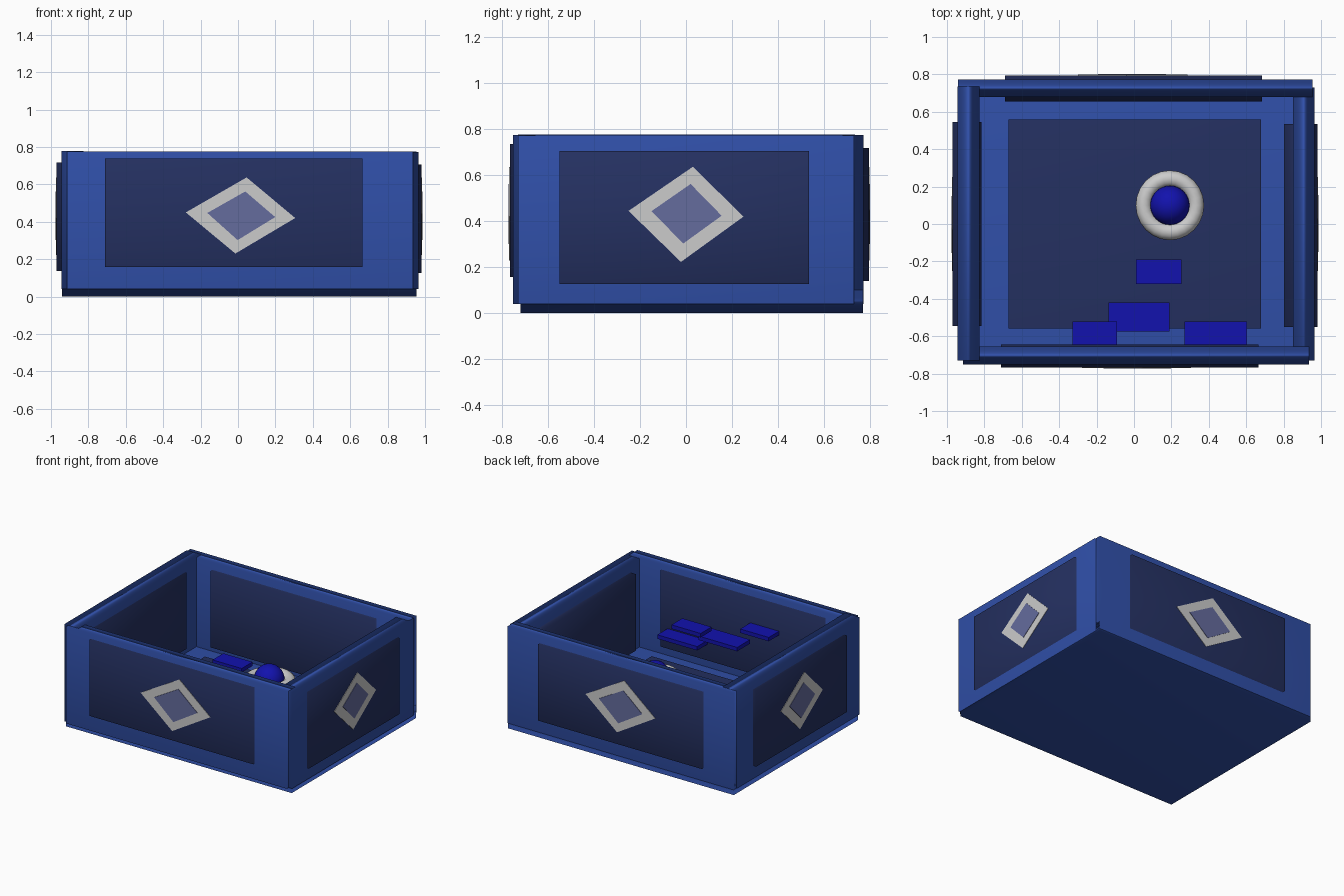
import bpy, bmesh
from mathutils import Vector

if "Cube" in bpy.data.objects:
    bpy.data.objects.remove(bpy.data.objects["Cube"])


def material(name, rgb):
    m = bpy.data.materials.new(name)
    m.diffuse_color = (*rgb, 1)
    m.use_nodes = True
    m.node_tree.nodes["Principled BSDF"].inputs["Base Color"].default_value = m.diffuse_color
    return m


BLUE = material("frame_blue", (0.03, 0.08, 0.4))
NAVY = material("panel_navy", (0.018, 0.03, 0.12))
PALE = material("diamond_pale_blue", (0.13, 0.15, 0.34))
DEEP = material("deep_blue", (0.006, 0.006, 0.42))


def finish(name, bm, mat, soft=False):
    bmesh.ops.recalc_face_normals(bm, faces=bm.faces)
    me = bpy.data.meshes.new(name)
    bm.to_mesh(me)
    bm.free()
    ob = bpy.data.objects.new(name, me)
    bpy.context.collection.objects.link(ob)
    if mat:
        me.materials.append(mat)
    if soft:
        me.shade_smooth()
    return ob


def box(name, x, y, z, mat, soft=True):
    """Box from min/max pairs; soft boxes get area-weighted normals."""
    bm = bmesh.new()
    bmesh.ops.create_cube(bm, size=1)
    lo, hi = Vector((x[0], y[0], z[0])), Vector((x[1], y[1], z[1]))
    for v in bm.verts:
        v.co = Vector([(lo[i] + hi[i]) / 2 + v.co[i] * (hi[i] - lo[i]) for i in range(3)])
    ob = finish(name, bm, mat, soft)
    if soft:
        ob.modifiers.new("weighted", 'WEIGHTED_NORMAL').mode = 'FACE_AREA'
    return ob


def diamond(name, pts, place, inner, outer, mat):
    """Prism from (across, z) points; place maps (across, depth, z) to the wall."""
    bm = bmesh.new()
    a = [bm.verts.new(place(u, inner, w)) for u, w in pts]
    b = [bm.verts.new(place(u, outer, w)) for u, w in pts]
    bm.faces.new(a)
    bm.faces.new(b)
    for i in range(4):
        j = (i + 1) % 4
        bm.faces.new((a[i], a[j], b[j], b[i]))
    finish(name, bm, mat)


# floor with its raised dark panel
box("floor", (-0.94, 0.955), (-0.72, 0.77), (0, 0.1), BLUE)
box("floor_panel", (-0.67, 0.68), (-0.56, 0.56), (0.03, 0.112), NAVY)

# four walls
box("front_wall", (-0.915, 0.935), (-0.752, -0.655), (0.04, 0.776), BLUE)
box("back_wall", (-0.94, 0.955), (0.68, 0.773), (0.04, 0.775), BLUE)
box("left_wall", (-0.945, -0.825), (-0.73, 0.735), (0.04, 0.778), BLUE)
box("right_wall", (0.85, 0.965), (-0.73, 0.73), (0.04, 0.772), BLUE)

# dark panels passing through each wall
box("front_panel", (-0.71, 0.665), (-0.766, -0.643), (0.158, 0.737), NAVY)
box("back_panel", (-0.69, 0.685), (0.655, 0.795), (0.14, 0.718), NAVY)
box("left_panel", (-0.97, -0.815), (-0.545, 0.545), (0.137, 0.716), NAVY)
box("right_panel", (0.803, 0.98), (-0.55, 0.535), (0.127, 0.705), NAVY)

# diamond emblems on the outer face of each panel
LONG = [(-0.285, 0.45), (0.04, 0.637), (0.3, 0.42), (-0.02, 0.23)]
LONG_IN = [(-0.17, 0.447), (0.033, 0.562), (0.193, 0.425), (-0.008, 0.302)]
SHORT = [(-0.25, 0.445), (0.03, 0.637), (0.25, 0.42), (-0.022, 0.223)]
SHORT_IN = [(-0.15, 0.444), (0.02, 0.562), (0.155, 0.424), (-0.012, 0.303)]
sides = {
    "front": (LONG, LONG_IN, 0.766, lambda u, d, w: (u + 0.006, -d, w)),
    "back": (LONG, LONG_IN, 0.795, lambda u, d, w: (-u, d, w)),
    "right": (SHORT, SHORT_IN, 0.98, lambda u, d, w: (d, u, w)),
    "left": (SHORT, SHORT_IN, 0.97, lambda u, d, w: (-d, -u, w)),
}
for side, (outline, core, depth, place) in sides.items():
    diamond(side + "_diamond", outline, place, depth - 0.02, depth + 0.003, None)
    diamond(side + "_diamond_core", core, place, depth - 0.02, depth + 0.006, PALE)

# thin tiles floating inside the box
tiles = [
    ((0.01, 0.255), (-0.32, -0.19), 0.605),
    ((-0.135, 0.19), (-0.575, -0.42), 0.45),
    ((-0.33, -0.09), (-0.65, -0.52), 0.54),
    ((0.27, 0.605), (-0.68, -0.52), 0.31),
]
for i, (x, y, top) in enumerate(tiles):
    box(f"tile_{i + 1}", x, y, (top - 0.03, top), DEEP, soft=False)

# ball resting in a ring
bpy.ops.mesh.primitive_uv_sphere_add(segments=32, ring_count=16, radius=0.105,
                                     location=(0.192, 0.1, 0.35))
ball = bpy.context.object
ball.name = "ball"
ball.data.materials.append(DEEP)
ball.data.shade_smooth()
bpy.ops.mesh.primitive_torus_add(major_segments=24, minor_segments=12, major_radius=0.14,
                                 minor_radius=0.043, location=(0.192, 0.1, 0.33))
ring = bpy.context.object
ring.name = "ball_ring"
ring.scale.y = 1.02
ring.data.shade_smooth()
